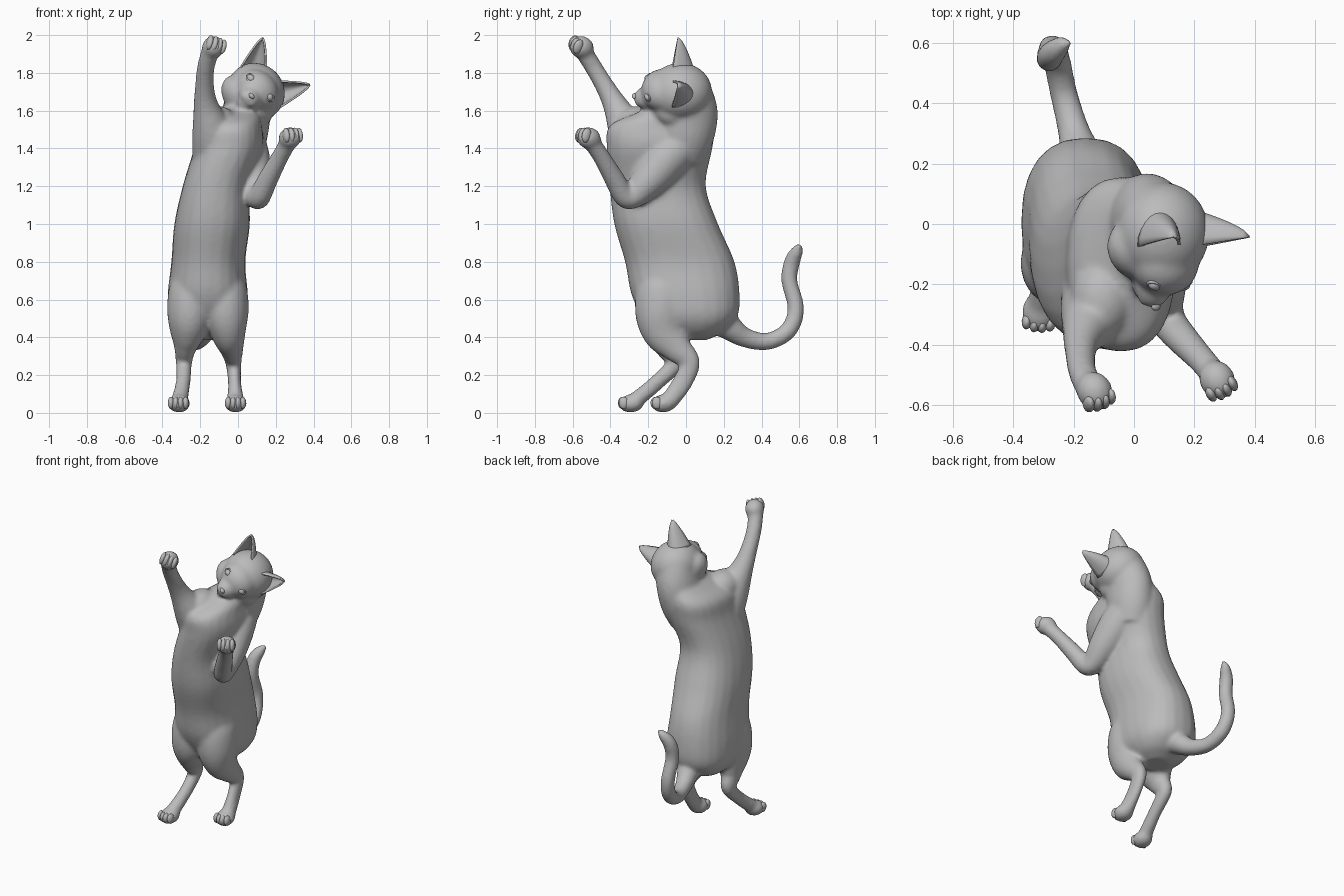
import bpy, bmesh, math
from mathutils import Vector as V, Matrix

if "Cube" in bpy.data.objects:
    bpy.data.objects.remove(bpy.data.objects["Cube"])

grey = bpy.data.materials.new("plain grey")
grey.use_nodes = True
COL = (0.5, 0.5, 0.5, 1)
grey.diffuse_color = COL
grey.node_tree.nodes["Principled BSDF"].inputs["Base Color"].default_value = COL


def finish(bm, name):
    bmesh.ops.recalc_face_normals(bm, faces=bm.faces)
    me = bpy.data.meshes.new(name)
    bm.to_mesh(me)
    bm.free()
    me.materials.append(grey)
    for p in me.polygons:
        p.use_smooth = True
    ob = bpy.data.objects.new(name, me)
    bpy.context.collection.objects.link(ob)
    return ob


def spline(pts, steps=5):
    """Catmull-Rom resample of any-length tuples."""
    p = [V(q) for q in pts]
    p = [p[0] * 2 - p[1]] + p + [p[-1] * 2 - p[-2]]
    out = []
    for i in range(1, len(p) - 2):
        a, b, c, d = p[i - 1:i + 3]
        for s in range(steps):
            t = s / steps
            out.append((b * 2 + (c - a) * t + (a * 2 - b * 5 + c * 4 - d) * t * t
                        + (b * 3 - a - c * 3 + d) * t ** 3) * 0.5)
    return out + [p[-2]]


def loft(bm, pts, flat=False, n=24, square=1.0):
    """Skin elliptical sections (x, y, z, radius across, radius deep)."""
    secs = spline(pts)
    cen = [V(s[:3]) for s in secs]
    rings = []
    for i, s in enumerate(secs):
        t = V((0, 0, 1)) if flat else (cen[min(i + 1, len(cen) - 1)] - cen[max(i - 1, 0)]).normalized()
        u = (V((1, 0, 0)) - t * t.x).normalized()
        v = t.cross(u)
        ring = []
        for k in range(n):
            c, d = math.cos(math.tau * k / n), math.sin(math.tau * k / n)
            c, d = (math.copysign(abs(e) ** square, e) for e in (c, d))
            ring.append(bm.verts.new(cen[i] + u * c * s[3] + v * d * s[4]))
        rings.append(ring)
    for a, b in zip(rings, rings[1:]):
        for k in range(n):
            bm.faces.new((a[k], a[(k + 1) % n], b[(k + 1) % n], b[k]))
    bm.faces.new(rings[0])
    bm.faces.new(rings[-1])


def tube(bm, pts):
    loft(bm, [(x, y, z, r, r) for x, y, z, r in pts])


def ball(bm, c, radii, axes=None, seg=20):
    """Ellipsoid whose radii follow the given axes."""
    m = Matrix.Identity(3) if axes is None else Matrix(axes).transposed()
    m = Matrix.Translation(c) @ m.to_4x4() @ Matrix.Diagonal((*radii, 1))
    bmesh.ops.create_uvsphere(bm, u_segments=seg, v_segments=seg // 2 + 2, radius=1, matrix=m)


body = bmesh.new()

# torso from rump to neck
loft(body, [(-.16, .03, .385, .08, .08), (-.16, .035, .43, .155, .165), (-.16, .022, .51, .204, .25),
            (-.16, -.003, .63, .212, .287), (-.157, -.033, .8, .196, .29),
            (-.137, -.105, 1.0, .2, .275), (-.115, -.15, 1.2, .178, .255),
            (-.05, -.14, 1.4, .183, .28), (-.04, -.125, 1.52, .168, .28),
            (0, -.06, 1.59, .12, .2), (.03, 0, 1.65, .06, .12)], flat=True, square=.85)
# neck and nape
loft(body, [(-.01, -.04, 1.36, .13, .14), (.02, -.01, 1.48, .138, .162), (.048, .003, 1.6, .13, .165),
            (.08, -.005, 1.71, .13, .14)])

# hind legs: thigh, hock, foot
loft(body, [(-.245, -.1, .76, .08, .1), (-.25, -.12, .65, .117, .14), (-.255, -.13, .52, .12, .138),
            (-.267, -.108, .42, .094, .115), (-.28, -.08, .34, .058, .077), (-.286, -.05, .27, .044, .05),
            (-.29, -.15, .165, .039, .042), (-.312, -.28, .055, .045, .044)])
loft(body, [(-.075, -.1, .76, .08, .1), (-.068, -.12, .65, .117, .14), (-.063, -.13, .52, .119, .138),
            (-.05, -.108, .42, .092, .115), (-.033, -.045, .34, .062, .08), (-.024, .02, .265, .043, .055),
            (-.018, -.02, .16, .035, .054), (-.013, -.09, .06, .046, .048)])
# raised arm and its shoulder
tube(body, [(-.115, -.24, 1.36, .128), (-.14, -.31, 1.5, .104), (-.17, -.375, 1.63, .066),
            (-.177, -.43, 1.73, .051), (-.17, -.49, 1.83, .047), (-.145, -.545, 1.92, .048)])
ball(body, (-.105, -.25, 1.525), (.105, .13, .1))
# bent arm
tube(body, [(-.02, .06, 1.54, .05), (.02, .0, 1.45, .108), (.05, -.09, 1.36, .117), (.078, -.19, 1.24, .098),
            (.095, -.275, 1.153, .07), (.115, -.325, 1.148, .06), (.16, -.38, 1.24, .054),
            (.225, -.45, 1.36, .046), (.27, -.505, 1.44, .046)])
# tail
tube(body, [(-.16, .12, .53, .09), (-.175, .22, .46, .072), (-.2, .31, .4, .053), (-.232, .43, .378, .046),
            (-.255, .54, .435, .046), (-.27, .582, .55, .044), (-.28, .547, .7, .043),
            (-.272, .562, .8, .043), (-.24, .59, .86, .032), (-.212, .603, .893, .01)])

# head, tilted toward the model's left
HC = V((.085, -.03, 1.69))
UP, LEFT, FWD = V((1, 0, 1)).normalized(), V((1, 0, -1)).normalized(), V((0, -1, 0))
HEAD = (LEFT, FWD, UP)


def at(l, f, u):
    return HC + LEFT * l + FWD * f + UP * u


# skull, cheeks, brow, muzzle, chin, whisker pads
ball(body, at(0, 0, .015), (.158, .168, .148), HEAD, 32)
ball(body, at(0, .045, -.052), (.165, .12, .105), HEAD, 24)
ball(body, at(0, .1, .025), (.122, .107, .102), HEAD, 24)
ball(body, at(0, .165, -.03), (.068, .084, .057), HEAD)
ball(body, at(0, .165, -.075), (.045, .057, .037), HEAD)
for side in (-1, 1):
    ball(body, at(side * .024, .208, -.045), (.028, .034, .024), HEAD)

# paws, with separate toes
toes = bmesh.new()
for c, d, across, thick in [((-.312, -.29, .05), (-.1, -1, -.1), (1, -.1, 0), .049),
                            ((-.013, -.118, .05), (0, -1, -.1), (1, 0, 0), .049),
                            ((-.13, -.553, 1.936), (.35, -.8, .2), (.85, .35, -.3), .06),
                            ((.275, -.515, 1.455), (.35, -.7, .2), (.75, .4, 0), .058)]:
    c, d = V(c), V(d).normalized()
    s = V(across)
    s = (s - d * s.dot(d)).normalized()
    n = s.cross(d)
    ball(body, c, (.06, .068, thick), (s, d, n))
    for k in (-1.5, -.5, .5, 1.5):
        fwd = .046 - .007 * abs(k)
        ball(toes, c + s * k * .026 + d * fwd - n * .006, (.017, .027, thick * .68), (s, d, n), 12)
finish(toes, "toes")

# fuse the body into one soft skin
skin = finish(body, "body")
rm = skin.modifiers.new("fuse", 'REMESH')
rm.mode, rm.voxel_size, rm.use_smooth_shade = 'VOXEL', .011, True
sm = skin.modifiers.new("soften", 'SMOOTH')
sm.factor, sm.iterations = .5, 12

# cupped ears
for side, name in ((1, "left_ear"), (-1, "right_ear")):
    bm = bmesh.new()
    base, tip = at(side * .088, .045, .085), at(side * .175, .015, .24)
    axis = (tip - base).normalized()
    wide = axis.cross(FWD).normalized()
    rows, cols = 10, 12
    grid = []
    for i in range(rows + 1):
        t = i / rows
        w = .068 * (1 - t) ** .75 + .002
        grid.append([bm.verts.new(base.lerp(tip, t) + wide * w * math.sin(a)
                                  - FWD * w * 1.65 * math.cos(a))
                     for a in [math.pi * (j / cols - .5) for j in range(cols + 1)]])
    for a, b in zip(grid, grid[1:]):
        for j in range(cols):
            bm.faces.new((a[j], a[j + 1], b[j + 1], b[j]))
    ear = finish(bm, name)
    so = ear.modifiers.new("thickness", 'SOLIDIFY')
    so.thickness, so.offset = .01, 0

# eyes with almond lids
for side, name in ((1, "left"), (-1, "right")):
    c = at(side * .066, .17, .045)
    bm = bmesh.new()
    ball(bm, c, (.026, .02, .02), HEAD)
    finish(bm, name + "_eye")
    bm = bmesh.new()
    out = (FWD * .85 + LEFT * side * .45 + UP * .25).normalized()
    h = (LEFT * side - out * out.dot(LEFT * side) + UP * .15).normalized()
    v = out.cross(h).normalized()
    rings = []
    for k in range(24):
        a = math.tau * k / 24
        rad = h * math.cos(a) * .029 + v * math.sin(a) * .02
        rings.append([bm.verts.new(c + out * .006 + rad + (rad.normalized() * math.cos(b) + out * math.sin(b)) * .005)
                      for b in [math.tau * m / 8 for m in range(8)]])
    for k in range(24):
        a, b = rings[k], rings[(k + 1) % 24]
        for m in range(8):
            bm.faces.new((a[m], a[(m + 1) % 8], b[(m + 1) % 8], b[m]))
    finish(bm, name + "_eyelids")

# nose
bm = bmesh.new()
ball(bm, at(0, .242, -.018), (.018, .015, .012), HEAD)
finish(bm, "nose")
